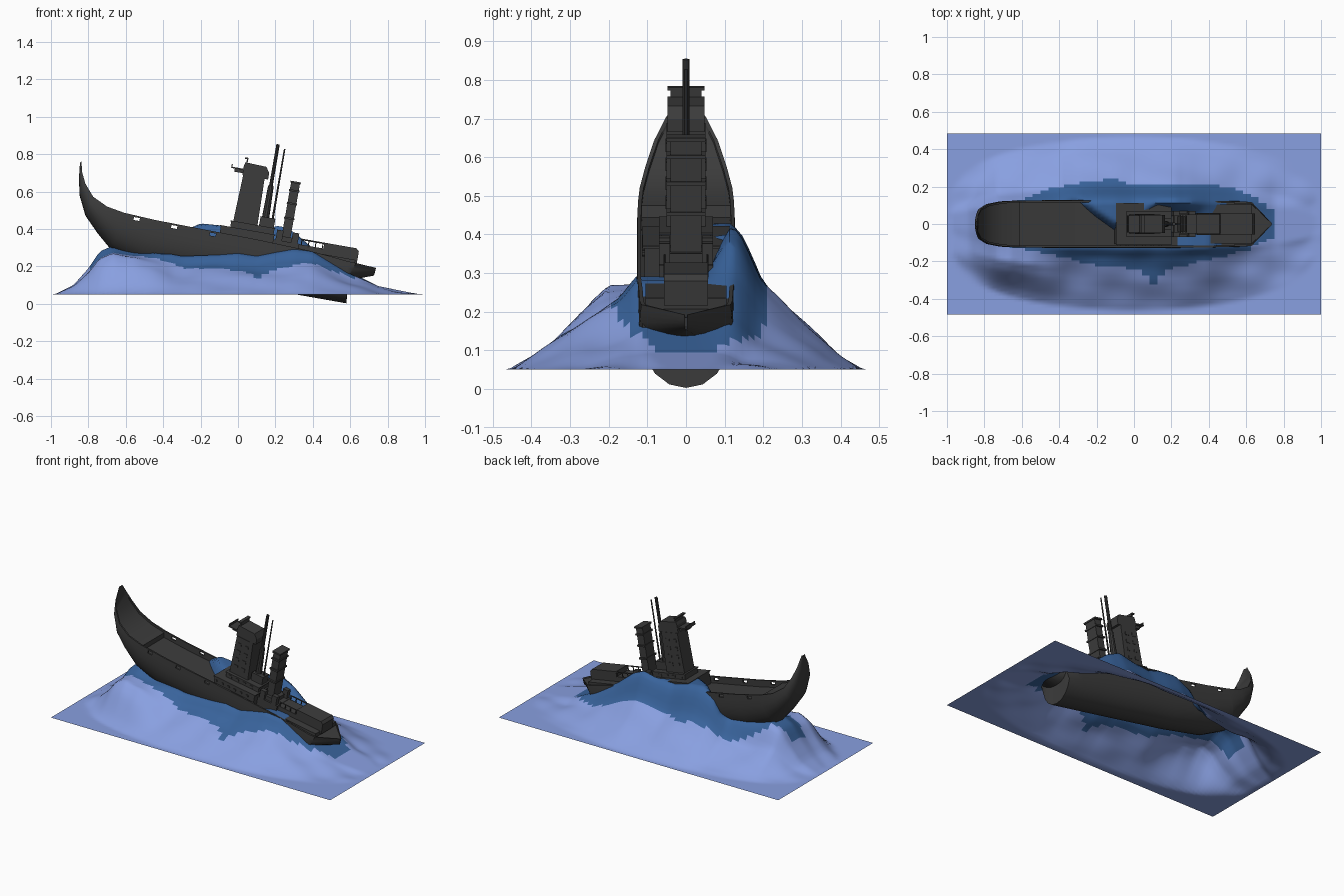
import bpy, bmesh, math
from mathutils import Matrix, Vector

if "Cube" in bpy.data.objects:
    bpy.data.objects.remove(bpy.data.objects["Cube"])

SHIP = Matrix.Translation((0, 0, 0.358)) @ Matrix.Rotation(math.radians(10), 4, 'Y')

def material(name, rgb):
    m = bpy.data.materials.new(name)
    m.diffuse_color = (*rgb, 1)
    m.use_nodes = True
    m.node_tree.nodes["Principled BSDF"].inputs["Base Color"].default_value = m.diffuse_color
    return m

STEEL = material("dark_steel", (0.045, 0.045, 0.045))
LIGHT = material("light_water", (0.25, 0.35, 0.75))
DARK = material("dark_water", (0.04, 0.125, 0.33))

def make(name, bm, mats=(STEEL,), matrix=SHIP):
    bmesh.ops.recalc_face_normals(bm, faces=bm.faces)
    me = bpy.data.meshes.new(name)
    bm.to_mesh(me)
    bm.free()
    ob = bpy.data.objects.new(name, me)
    bpy.context.collection.objects.link(ob)
    ob.matrix_world = matrix
    for m in mats:
        me.materials.append(m)
    return ob

def smooth(ob, deg):
    bpy.ops.object.select_all(action='DESELECT')
    ob.select_set(True)
    bpy.context.view_layer.objects.active = ob
    bpy.ops.object.shade_smooth_by_angle(angle=math.radians(deg))

def add_box(bm, u0, u1, y0, y1, w0, w1):
    m = Matrix.Translation(((u0 + u1) / 2, (y0 + y1) / 2, (w0 + w1) / 2)) @ Matrix.Diagonal((u1 - u0, y1 - y0, w1 - w0, 1))
    bmesh.ops.create_cube(bm, size=1, matrix=m)

def boxes(name, items):
    bm = bmesh.new()
    for b in items:
        add_box(bm, *b)
    return make(name, bm)

def rods(name, items, n=10):
    bm = bmesh.new()
    for a, b, r0, r1 in items:
        a, b = Vector(a), Vector(b)
        d = b - a
        m = Matrix.Translation((a + b) / 2) @ d.to_track_quat('Z', 'Y').to_matrix().to_4x4()
        bmesh.ops.create_cone(bm, cap_ends=True, segments=n, radius1=r0, radius2=r1, depth=d.length, matrix=m)
    return make(name, bm)

def prism(name, pts, half):
    bm = bmesh.new()
    f = bm.faces.new([bm.verts.new((u, -half, w)) for u, w in pts])
    g = bmesh.ops.extrude_face_region(bm, geom=[f])['geom']
    bmesh.ops.translate(bm, verts=[v for v in g if isinstance(v, bmesh.types.BMVert)], vec=(0, 2 * half, 0))
    bm.faces.ensure_lookup_table()
    return make(name, bm)

def lerp(pts, x):
    if x <= pts[0][0]:
        return pts[0][1]
    for (a, p), (b, q) in zip(pts, pts[1:]):
        if x <= b:
            return p + (q - p) * (x - a) / (b - a)
    return pts[-1][1]

# Hull: stations of gunwale u, gunwale w, half width, keel u, keel w, deck depth
stations = [(-.895, .253, .014, -.901, .245, .003), (-.88, .195, .052, -.892, .16, .008),
            (-.854, .14, .082, -.872, .07, .01), (-.80, .077, .106, -.823, -.03, .012),
            (-.717, .038, .12, -.743, -.111, .012), (-.62, .021, .124, -.663, -.180, .012),
            (-.615, .021, .124, -.655, -.185, .042), (-.45, .012, .126, -.5, -.235, .042),
            (-.2, .008, .126, -.2, -.249, .042), (.1, .004, .126, .1, -.249, .04),
            (.38, -.006, .126, .38, -.249, .03), (.5, -.016, .122, .53, -.249, .02),
            (.60, -.026, .12, .633, -.249, .015), (.645, -.028, .116, .615, -.13, .012),
            (.755, -.035, .004, .752, -.077, .008)]
section = [(1, 0), (1.01, .15), (1.01, .32), (.97, .5), (.86, .68), (.66, .84), (.36, .96), (0, 1)]
bm = bmesh.new()
rings = []
for ug, wg, h, uk, wk, dep in stations:
    def pt(f, t, s):
        return (ug + (uk - ug) * t, s * f * h, wg + (wk - wg) * t)
    inner = h - min(.01, h * .4)
    co = [pt(f, t, -1) for f, t in section] + [pt(f, t, 1) for f, t in section[-2::-1]]
    co += [(ug, inner, wg), (ug, inner, wg - dep), (ug, -inner, wg - dep), (ug, -inner, wg)]
    rings.append([bm.verts.new(c) for c in co])
for a, b in zip(rings, rings[1:]):
    for i in range(len(a)):
        j = (i + 1) % len(a)
        bm.faces.new((a[i], a[j], b[j], b[i]))
bm.faces.new(rings[0])
bm.faces.new(rings[-1])
hull = make("hull", bm)
cut = boxes("freeing_port_cutter", [(u - .016, u + .016, -.2, .2, w - .008, w + .008)
                                    for u, w in ((-.55, .0), (-.345, -.007), (-.135, -.011))])
cut.hide_render = True
cut.hide_viewport = True
mod = hull.modifiers.new("freeing_ports", 'BOOLEAN')
mod.operation = 'DIFFERENCE'
mod.object = cut
smooth(hull, 35)

# Deck houses
boxes("main_house", [(-.10, .19, -.108, .108, -.06, .04), (-.105, .195, -.112, .112, .04, .046)])
boxes("upper_house", [(-.05, .185, -.065, .065, .045, .075), (-.055, .19, -.07, .07, .075, .08)])
boxes("engine_house", [(.19, .33, -.07, .07, -.05, .02), (.21, .30, -.058, .058, .02, .045)])
boxes("aft_deck", [(.33, .64, -.105, .105, -.05, -.012)])
boxes("aft_house", [(.33, .47, -.057, .057, -.02, .018)])
prism("stern_house", [(.46, -.02), (.65, -.03), (.65, .035), (.635, .05), (.46, .05)], .057)
rods("portholes", [((u, s * .105, .018), (u, s * .114, .018), .009, .009)
                   for u in (-.085, -.04, .005, .05, .095, .14) for s in (-1, 1)])
boxes("upper_windows", [(u, u + .022, -.068, .068, .053, .068) for u in (-.03, .02, .07, .12)])

# Bridge tower
prism("bridge_tower", [(-.04, .07), (.092, .07), (.086, .33), (-.03, .33)], .05)
prism("bridge_cabin", [(-.035, .33), (.105, .33), (.105, .365), (.085, .395), (-.03, .40), (-.035, .38)], .048)
boxes("tower_windows", [(u, u + .026, -.053, .053, w, w + .022)
                        for u in (-.015, .035) for w in (.12, .17, .22, .27)])
boxes("lookout_platform", [(-.10, -.03, -.045, .045, .357, .364), (-.10, -.095, -.045, .045, .364, .378),
                           (-.08, -.03, -.03, .03, .34, .357), (-.025, -.018, -.04, .04, .4, .42),
                           (-.037, -.018, -.048, .048, .418, .426)])

# Masts
rods("main_mast", [((.128, 0, .07), (.126, 0, .30), .021, .015), ((.126, 0, .28), (.125, 0, .525), .010, .009)])
rods("signal_mast", [((.166, 0, .07), (.164, 0, .506), .006, .004)], 6)
boxes("mast_base", [(.10, .18, -.03, .03, .07, .13)])

# Funnel with bands
boxes("funnel", [(.229, .277, -.04, .04, .0, .345)])
boxes("funnel_bands", [(.225, .281, -.05, .05, w, w + .01) for w in (.14, .22, .29, .335)])
boxes("vents", [(u, u + .035, s - .014, s + .014, .015, .075) for u in (.20, .285) for s in (-.056, .056)])

# Railings on the aft deck
rail = []
for s in (-.055, .055):
    rail.append(((.335, s, .046), (.46, s, .046), .004, .004))
    rail += [((.34 + i * .038, s, .01), (.34 + i * .038, s, .046), .003, .003) for i in range(4)]
rods("aft_railing", rail, 6)

# Water: swell profiles along the ship and outward
FRONT = [(-.98, .05), (-.88, .10), (-.8, .19), (-.74, .28), (-.67, .31), (-.6, .295), (-.45, .285), (-.3, .255), (-.1, .262),
         (.0, .27), (.1, .255), (.2, .275), (.3, .292), (.4, .28), (.5, .22), (.6, .16), (.75, .095), (.97, .05)]
BACK = [(-.98, .05), (-.85, .12), (-.73, .26), (-.6, .25), (-.4, .255), (-.3, .385), (-.2, .43), (-.1, .42),
        (0, .39), (.1, .40), (.22, .43), (.3, .39), (.4, .30), (.55, .2), (.75, .095), (.97, .05)]
FALL_BOW = [(.04, 1), (.13, .86), (.24, .84), (.3, .64), (.36, .36), (.41, .15), (.46, 0)]
FALL_F = [(.135, 1), (.18, .77), (.24, .6), (.31, .43), (.4, .16), (.46, 0)]
FALL_B = [(.12, 1), (.15, .9), (.2, .6), (.3, .34), (.4, .1), (.46, 0)]
EDGE_B = [(-.8, .03), (-.55, .16), (-.35, .21), (-.1, .245), (.0, .21), (.4, .215), (.55, .19), (.65, .14), (.76, .06)]
EDGE_F = [(-.8, .1), (-.6, .13), (-.4, .17), (-.2, .22), (.02, .24), (.1, .32), (.18, .24), (.4, .19), (.6, .14), (.76, .06)]
CREST = [(-.34, .12), (-.1, -.035), (-.02, -.03), (.13, .08)]

def height(x, y):
    e = math.sqrt(max(0, 1 - (x / .985) ** 2)) ** .6
    a = abs(y) / max(e, .01)
    t = min(1, max(0, (y - lerp(CREST, x) + .05) / .1))
    t = t * t * (3 - 2 * t)
    ridge = lerp(FRONT, x) * (1 - t) + lerp(BACK, x) * t
    bow = min(1, max(0, (-.35 - x) / .2))
    g = lerp(FALL_B, a)
    if y < 0:
        g = lerp(FALL_BOW, a) * bow + lerp(FALL_F, a) * (1 - bow)
    ripple = .008 * math.sin(17 * x + 9 * y) * math.sin(23 * y - 6 * x) * g * (1 - g) * 4
    return .05 + max(0, (ridge - .05) * g + ripple)

NX, NY = 96, 60
bm = bmesh.new()
grid = [[bm.verts.new((x, y, height(x, y))) for y in (-.485 + .97 * j / NY for j in range(NY + 1))]
        for x in (-1 + 2 * i / NX for i in range(NX + 1))]
for i in range(NX):
    for j in range(NY):
        f = bm.faces.new((grid[i][j], grid[i + 1][j], grid[i + 1][j + 1], grid[i][j + 1]))
        x, y = -1 + 2 * (i // 2 * 2 + 1) / NX, -.485 + .97 * (j + .5) / NY
        f.material_index = int(-.8 < x < .76 and abs(y) < lerp(EDGE_F if y < 0 else EDGE_B, x))
smooth(make("water_swell", bm, (LIGHT, DARK), Matrix()), 60)
